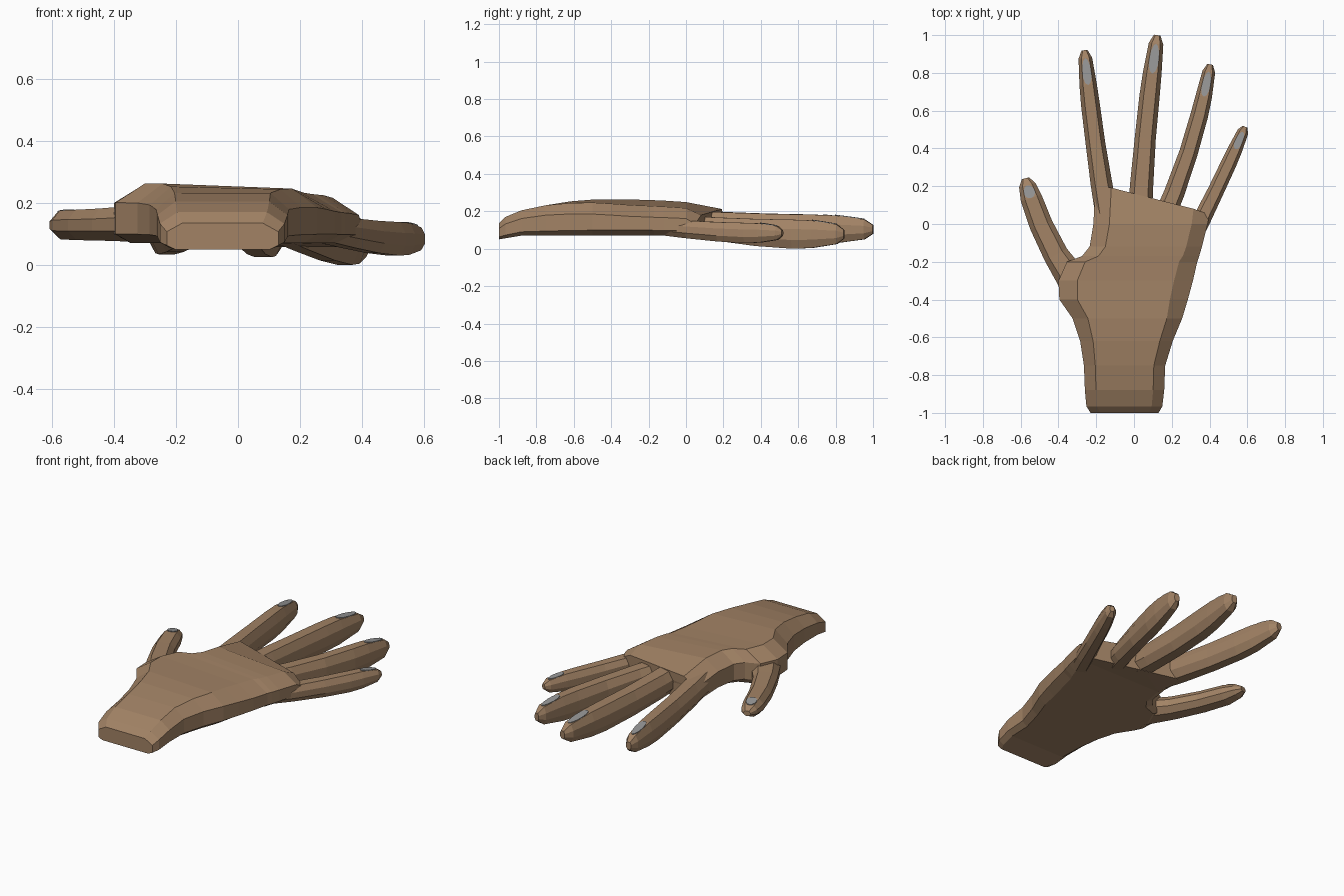
import bpy, bmesh, math
from mathutils import Vector

if "Cube" in bpy.data.objects:
    bpy.data.objects.remove(bpy.data.objects["Cube"])


def material(name, rgb):
    m = bpy.data.materials.new(name)
    m.diffuse_color = (*rgb, 1)
    m.use_nodes = True
    m.node_tree.nodes["Principled BSDF"].inputs["Base Color"].default_value = m.diffuse_color
    return m


SKIN = material("skin brown", (0.36, 0.225, 0.13))
NAIL = material("nail grey", (0.30, 0.30, 0.30))


def finish(name, bm, mat):
    bmesh.ops.recalc_face_normals(bm, faces=bm.faces)
    me = bpy.data.meshes.new(name)
    bm.to_mesh(me)
    bm.free()
    me.materials.append(mat)
    ob = bpy.data.objects.new(name, me)
    bpy.context.collection.objects.link(ob)
    return ob


def loft(name, rings, mat):
    bm = bmesh.new()
    vs = [[bm.verts.new(p) for p in r] for r in rings]
    n = len(vs[0])
    for a, b in zip(vs, vs[1:]):
        for i in range(n):
            j = (i + 1) % n
            bm.faces.new((a[i], a[j], b[j], b[i]))
    bm.faces.new(vs[0])
    bm.faces.new(vs[-1])
    return finish(name, bm, mat)


def section(top, low, bottom):
    # mirrored octagon; its first and last points border the flat top strip
    half = [(top, 1), (1, .35), (1, low), (bottom, -1)]
    return half + [(-s, v) for s, v in reversed(half)]


def mix(a, b, t):
    return a + (b - a) * t


def palm_ring(y, xl, xr, hi):
    lo = .07 - .02 * max(0, (abs(y) - .88) / .12) - .06 * max(y, 0)
    drop = .045 * min(max((y + .75) / .5, 0), 1)
    ring = []
    for s, v in section(.72, -.7, .85):
        u = (s + 1) / 2
        z = mix(lo, hi - (drop * u * u if v > 0 else 0), (v + 1) / 2)
        # the knuckle end slants back towards the little finger
        ring.append(Vector((mix(xl, xr, u), y - .75 * u ** 1.5 * max(y, 0), z)))
    return ring


# Shared digit profile: position, width, blend from root to pad height, closing of height
TAPER = [(0, 1.03, 0, 1), (.2, 1.02, .4, 1), (.45, .97, .8, 1), (.68, .94, 1, 1),
         (.8, .87, 1, .95), (.955, .68, 1, .68), (1, .3, 1, .3)]


def digit_rings(root, mid, tip, hw, lo, hi, nail_start, flare):
    root, mid, tip = (Vector((*p, 0)) for p in (root, mid, tip))
    ctrl = mid * 2 - (root + tip) / 2
    rings = []
    for k, (t, w, blend, close) in enumerate(TAPER):
        t = nail_start if k == 4 else t
        c = root * (1 - t) ** 2 + ctrl * 2 * t * (1 - t) + tip * t * t
        d = ((ctrl - root) * (1 - t) + (tip - ctrl) * t).normalized()
        side = Vector((d.y, -d.x, 0)) * hw * (w + flare * max(0, 1 - 2 * t))
        z0, z1 = mix(.072, lo, blend), mix(hi + .02, hi, blend)
        c.z = (z0 + z1) / 2
        rings.append([c + side * s + Vector((0, 0, v * close * (z1 - z0) / 2))
                      for s, v in section(.58, -.4, .53)])
    return rings


def nail(name, a, b):
    # thin oval plate laid on the top strip between two rings
    bm = bmesh.new()
    lo, hi = [], []
    for layer, lift in ((lo, -.003), (hi, .004)):
        for k in range(12):
            t = 2 * math.pi * k / 12
            u, w = .5 + .5 * math.cos(t), .5 + .5 * math.sin(t)
            p = a[-1].lerp(a[0], u).lerp(b[-1].lerp(b[0], u), w)
            layer.append(bm.verts.new(p + Vector((0, 0, lift))))
    bm.faces.new(lo)
    bm.faces.new(hi)
    for k in range(12):
        j = (k + 1) % 12
        bm.faces.new((lo[k], lo[j], hi[j], hi[k]))
    return finish(name, bm, NAIL)


# Palm and wrist: y, left x, right x, top z
PALM = [(-1, -.23, .13, .135), (-.965, -.252, .15, .17), (-.88, -.26, .16, .205),
        (-.75, -.265, .165, .232), (-.62, -.285, .205, .253), (-.5, -.325, .255, .263),
        (-.4, -.395, .285, .264), (-.3, -.4, .312, .263), (-.2, -.355, .335, .262),
        (-.17, -.275, .345, .26), (-.12, -.235, .36, .258), (0, -.215, .39, .25),
        (.2, -.205, .4, .213)]
hand = loft("hand", [palm_ring(*row) for row in PALM], SKIN)

# Digits: root, middle, tip, half width, pad bottom, pad top, nail start, root flare
DIGITS = {
    "thumb": ((-.22, -.42), (-.432, -.13), (-.575, .242), .066, .08, .178, .87, .4),
    "index_finger": ((-.145, .05), (-.21, .47), (-.262, .92), .053, .034, .184, .8, .1),
    "middle_finger": ((.03, .02), (.064, .5), (.123, 1), .057, .025, .182, .8, .1),
    "ring_finger": ((.145, 0), (.302, .42), (.403, .845), .05, 0, .155, .8, .1),
    "little_finger": ((.285, -.12), (.45, .21), (.588, .515), .044, .03, .138, .8, .1),
}
for name, spec in DIGITS.items():
    rings = digit_rings(*spec)
    digit = loft(name, rings, SKIN)
    nail(name + "_nail", rings[-3], rings[-2])
    # merge the digit into the hand
    mod = hand.modifiers.new("merge", 'BOOLEAN')
    mod.operation = 'UNION'
    mod.solver = 'EXACT'
    mod.object = digit
    bpy.context.view_layer.objects.active = hand
    bpy.ops.object.modifier_apply(modifier=mod.name)
    bpy.data.objects.remove(digit)
